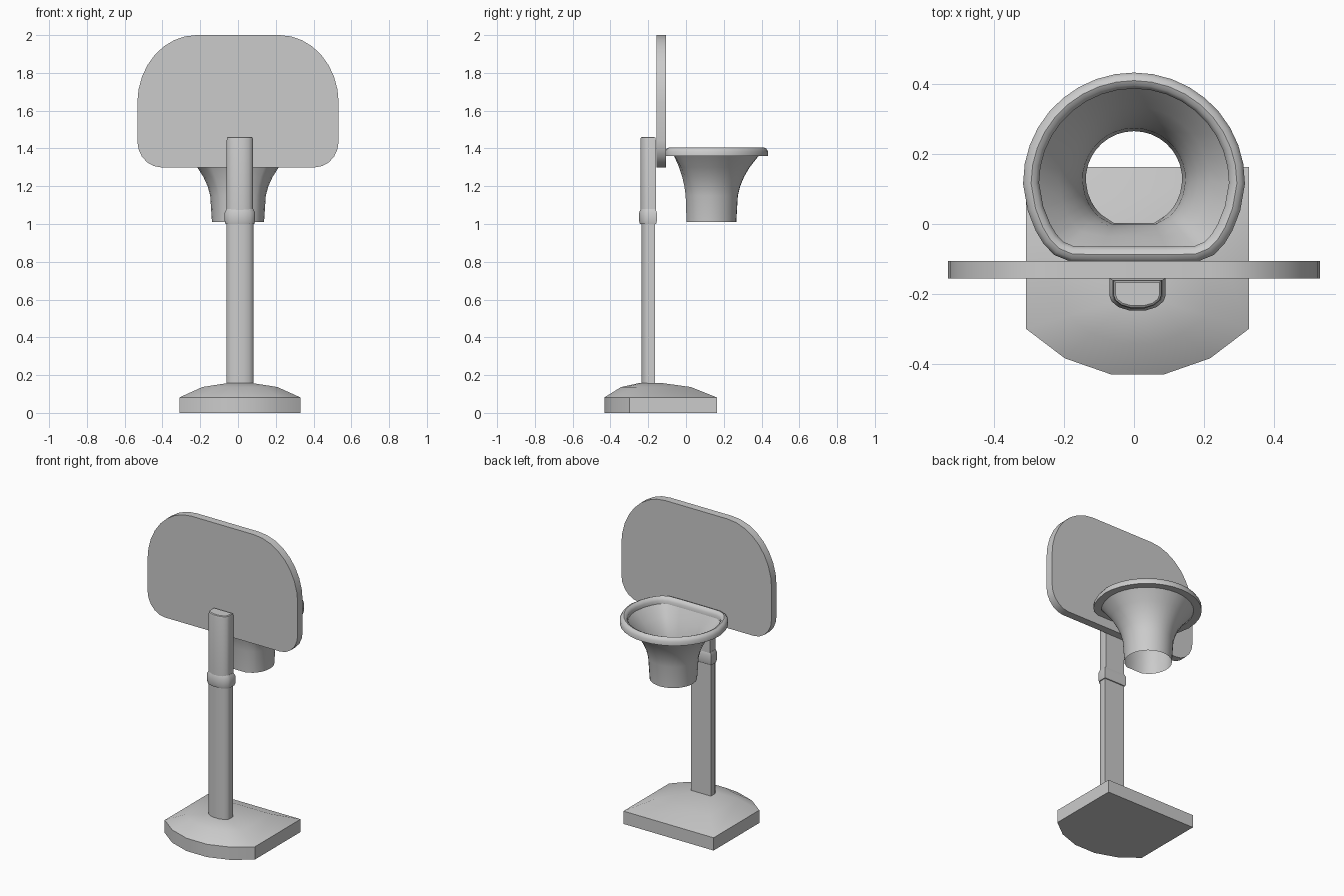
import bpy, bmesh, math
from mathutils import Vector

if "Cube" in bpy.data.objects:
    bpy.data.objects.remove(bpy.data.objects["Cube"])

# One plain grey for the whole model
GREY = (0.6, 0.6, 0.6, 1)
grey = bpy.data.materials.new("plain_grey")
grey.use_nodes = True
grey.diffuse_color = GREY
grey.node_tree.nodes["Principled BSDF"].inputs["Base Color"].default_value = GREY


def loft(name, rings, caps=True, closed=False, smooth=35):
    """Skin a list of equal-length point rings."""
    bm = bmesh.new()
    loops = [[bm.verts.new(p) for p in ring] for ring in rings]
    pairs = list(zip(loops, loops[1:]))
    if closed:
        pairs.append((loops[-1], loops[0]))
    for a, b in pairs:
        for i in range(len(a)):
            j = (i + 1) % len(a)
            bm.faces.new((a[i], a[j], b[j], b[i]))
    if caps and not closed:
        bm.faces.new(loops[0][::-1])
        bm.faces.new(loops[-1])
    bmesh.ops.recalc_face_normals(bm, faces=bm.faces)
    mesh = bpy.data.meshes.new(name)
    bm.to_mesh(mesh)
    bm.free()
    mesh.materials.append(grey)
    obj = bpy.data.objects.new(name, mesh)
    bpy.context.collection.objects.link(obj)
    bpy.ops.object.select_all(action='DESELECT')
    obj.select_set(True)
    bpy.context.view_layer.objects.active = obj
    bpy.ops.object.shade_smooth_by_angle(angle=math.radians(smooth))
    return obj


def mirrored(half):
    """Complete a right-hand half outline, skipping points on the axis."""
    return half + [(-x, y) for x, y in reversed(half) if x > 1e-5]


def arc(cx, cy, rx, ry, start, end, steps):
    angles = [math.radians(start + (end - start) * i / steps) for i in range(steps + 1)]
    return [(cx + rx * math.cos(a), cy + ry * math.sin(a)) for a in angles]


def scaled(outline, cx, cy, sx, sy, z):
    return [(cx + (x - cx) * sx, cy + (y - cy) * sy, z) for x, y in outline]


AXIS = 0.01  # stand sits slightly to the model's left

# Base: straight back, faceted rounded front, domed top
base_half = [(0.073, -0.432), (0.208, -0.385), (0.32, -0.30), (0.32, 0.163)]
base_outline = [(x + AXIS, y) for x, y in mirrored(base_half)]
loft("base", [scaled(base_outline, AXIS, -0.2, s, s, z) for s, z in
              ((1, 0), (1, 0.082), (0.62, 0.137), (0.22, 0.157))])

# Pole sections: flat back, curved front
pole_half = [(0.02, -0.24), (0.048, -0.232), (0.066, -0.218), (0.071, -0.205), (0.071, -0.162)]
pole_outline = [(x + AXIS, y) for x, y in mirrored(pole_half)]


def pole_part(name, steps):
    loft(name, [scaled(pole_outline, AXIS, -0.2, sx, sy, z) for sx, sy, z in steps])


pole_part("lower_pole", [(1, 0.92, 0.13), (1, 0.92, 1.02)])
pole_part("pole_collar", [(1.08, 1.1, 1.0), (1.13, 1.2, 1.015), (1.13, 1.2, 1.06), (1.0, 1.0, 1.08)])
pole_part("upper_pole", [(0.98, 1.05, 1.06), (0.98, 1.05, 1.445), (0.95, 0.98, 1.457), (0.88, 0.85, 1.461)])

# Backboard: large upper curves, small lower corners
board_half = arc(0.408, 1.44, 0.125, 0.14, -90, 0, 5) + arc(0.22, 1.64, 0.313, 0.36, 0, 90, 8)
board = mirrored(board_half)
loft("backboard", [[(x, y, z) for x, z in board] for y in (-0.156, -0.106)])

# Hoop: D-shaped path swept with a flat-bottomed round section
hoop_half = [(0.09, -0.065), (0.174, -0.063), (0.202, -0.051), (0.222, -0.03), (0.24, 0.0),
             (0.26, 0.05)] + arc(0, 0.118, 0.272, 0.27, 0, 90, 9)
hoop = mirrored(hoop_half)
count = len(hoop)


def outward(i):
    a, b = Vector(hoop[i - 1]), Vector(hoop[(i + 1) % count])
    d = (b - a).normalized()
    return Vector((d.y, -d.x))


section = [(0, 1.36), (0, 1.385), (0.01, 1.4), (0.023, 1.406), (0.036, 1.4), (0.046, 1.385), (0.046, 1.36)]
hoop_rings = []
for i, p in enumerate(hoop):
    n = outward(i)
    hoop_rings.append([(p[0] + n.x * o, p[1] + n.y * o, z) for o, z in section])
loft("hoop_rim", hoop_rings, closed=True, smooth=40)

# Net: open sheet blending from the hoop outline to a round mouth
NET_Y, NET_R = 0.128, 0.138
mouth = []
for x, y in hoop:
    d = Vector((x, y - NET_Y)).normalized() * NET_R
    mouth.append((d.x, d.y + NET_Y))
net_rings = []
for z, t in ((1.365, 1), (1.3, 0.58), (1.25, 0.34), (1.2, 0.17), (1.15, 0.07), (1.01, 0)):
    net_rings.append([(m[0] + (h[0] - m[0]) * t, m[1] + (h[1] - m[1]) * t, z)
                      for m, h in zip(mouth, hoop)])
loft("net", net_rings, caps=False, smooth=60)
